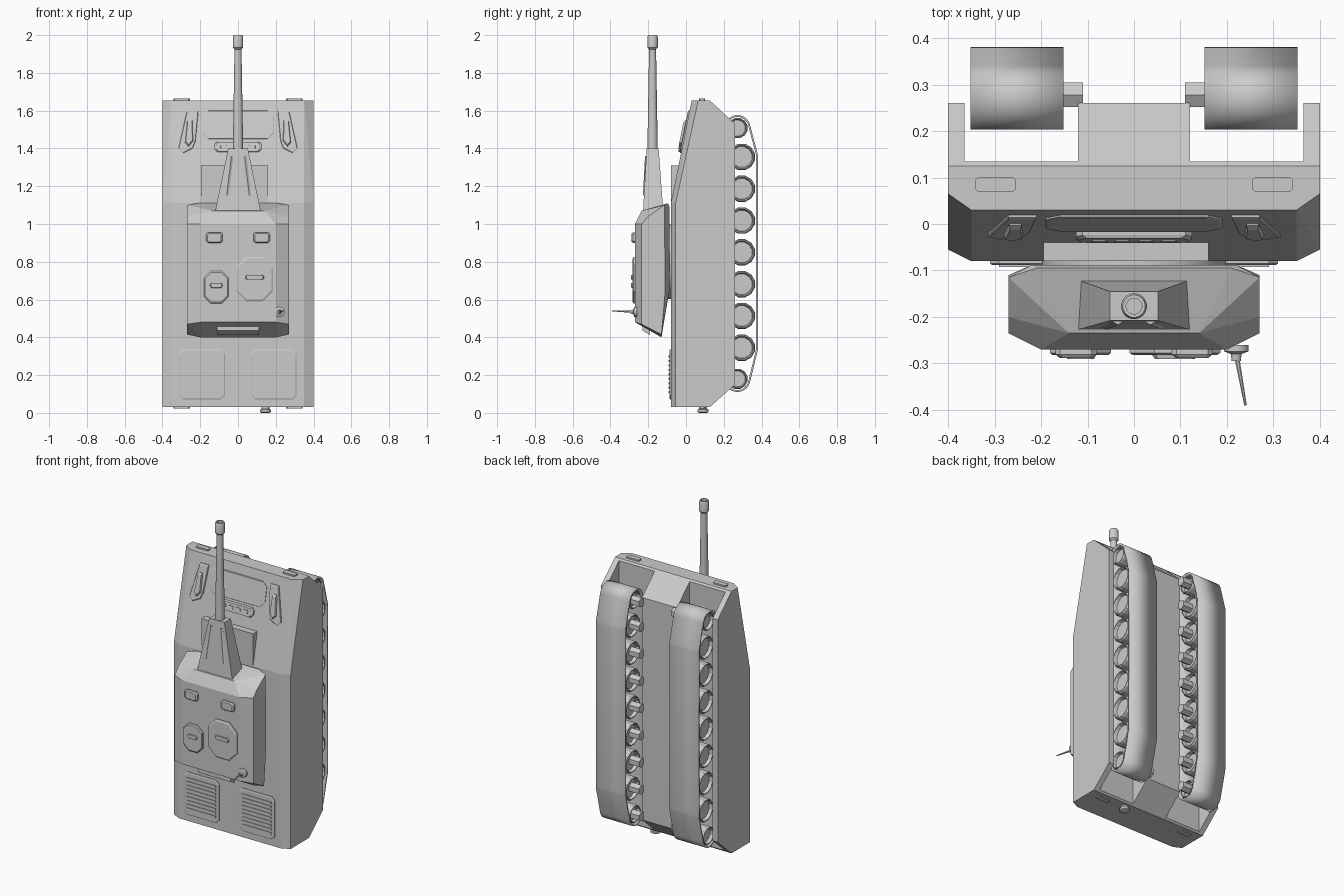
import bpy, bmesh
from math import sin, cos, pi, radians
from mathutils import Vector, Matrix
from mathutils.geometry import convex_hull_2d

cube = bpy.data.objects.get("Cube")
if cube:
    bpy.data.objects.remove(cube)

grey = bpy.data.materials.new("armour grey")
grey.use_nodes = True
grey.diffuse_color = (0.6, 0.6, 0.6, 1)
grey.node_tree.nodes["Principled BSDF"].inputs["Base Color"].default_value = (0.6, 0.6, 0.6, 1)


def finish(name, bm, smooth=False):
    bmesh.ops.recalc_face_normals(bm, faces=bm.faces)
    mesh = bpy.data.meshes.new(name)
    bm.to_mesh(mesh)
    bm.free()
    mesh.materials.append(grey)
    obj = bpy.data.objects.new(name, mesh)
    bpy.context.collection.objects.link(obj)
    if smooth:
        bpy.ops.object.select_all(action='DESELECT')
        obj.select_set(True)
        bpy.context.view_layer.objects.active = obj
        bpy.ops.object.shade_smooth_by_angle(angle=radians(35))
    return obj


def loft(name, loops, smooth=False, caps=True):
    """Skin a stack of equally long loops."""
    bm = bmesh.new()
    rings = [[bm.verts.new(p) for p in loop] for loop in loops]
    for a, b in zip(rings, rings[1:]):
        for i in range(len(a)):
            j = (i + 1) % len(a)
            bm.faces.new((a[i], a[j], b[j], b[i]))
    if caps:
        bm.faces.new(rings[0])
        bm.faces.new(rings[-1])
    return finish(name, bm, smooth)


def hull(name, points, mirror=True):
    """Convex solid, optionally symmetric across x."""
    bm = bmesh.new()
    for x, y, z in points:
        for s in ((1, -1) if mirror else (1,)):
            bm.verts.new((s * x, y, z))
    bmesh.ops.convex_hull(bm, input=bm.verts)
    bmesh.ops.dissolve_limit(bm, angle_limit=0.01, verts=bm.verts, edges=bm.edges)
    return finish(name, bm)


def box(name, x0, x1, y0, y1, z0, z1):
    return hull(name, [(x, y, z) for x in (x0, x1) for y in (y0, y1) for z in (z0, z1)], False)


def lathe(name, start, axis, profile, sides=16, smooth=True):
    """Turn (distance, radius) pairs around an axis."""
    rot = Vector(axis).to_track_quat('Z', 'Y').to_matrix()
    loops = []
    for d, r in profile:
        loops.append([Vector(start) + rot @ Vector((r * cos(2 * pi * (i + .5) / sides),
                      r * sin(2 * pi * (i + .5) / sides), d)) for i in range(sides)])
    return loft(name, loops, smooth)


def chamfered(cx, cz, w, h, c):
    """Eight-sided outline from half sizes and corner cut."""
    return [(cx + x, cz + z) for x, z in ((w, c - h), (w, h - c), (w - c, h), (c - w, h),
            (-w, h - c), (-w, c - h), (c - w, -h), (w - c, -h))]


def plate(name, outline, surface, t, lip=0.88):
    """Bevelled plate following the surface y = surface(z)."""
    cx = sum(p[0] for p in outline) / len(outline)
    cz = sum(p[1] for p in outline) / len(outline)
    def loop(k, dy):
        pts = [(cx + (x - cx) * k, cz + (z - cz) * k) for x, z in outline]
        return [(x, surface(z) + dy, z) for x, z in pts]
    return loft(name, [loop(1, 0.005), loop(1, -t * 0.6), loop(lip, -t)])


deck = lambda z: -0.08
roof = lambda z: -0.27
glacis = lambda z: -0.08 + (z - 1.11) * 0.11 / 0.545

# Hull body with wedge nose
hull("hull_body", [(0.35, -0.08, 0.03), (0.4, -0.055, 0.03), (0.35, -0.08, 1.11),
     (0.4, -0.055, 1.11), (0.35, 0.03, 1.655), (0.4, 0.065, 1.655), (0.4, 0.125, 1.655),
     (0.4, 0.135, 1.645), (0.4, 0.125, 0.03), (0.4, 0.135, 0.04)])


def underside(name, x0, x1):
    hull(name, [(x, y, z) for x in (x0, x1) for y, z in
         ((0.11, 0.03), (0.125, 0.03), (0.26, 0.15), (0.26, 1.53), (0.125, 1.655), (0.11, 1.655))], False)


underside("belly_keel", -0.12, 0.12)
underside("left_skirt", 0.365, 0.4)
underside("right_skirt", -0.4, -0.365)

# Running gear
big = [(0.295, 0.345 + i * 0.1683, 0.072) for i in range(7)]
small = [(0.272, 0.18, 0.055), (0.272, 1.508, 0.055)]
pts = [Vector((y + (r + 0.014) * cos(a * pi / 16), z + (r + 0.014) * sin(a * pi / 16)))
       for y, z, r in (big[0], big[-1], *small) for a in range(32)]
outline = [pts[i] for i in convex_hull_2d(pts)]
for side, s in (("left", 1), ("right", -1)):
    track = loft(side + "_track", [[(s * x, p.x, p.y) for p in outline] for x in (0.152, 0.352)],
                 True, caps=False)
    mod = track.modifiers.new("thickness", 'SOLIDIFY')
    mod.thickness = 0.01
    mod.offset = -1
    for i, (y, z, r) in enumerate(big + small):
        lathe(f"{side}_wheel_{i + 1}", (s * 0.158, y, z), (s, 0, 0),
              [(0.02, r * 0.78), (0, r * 0.86), (0, r * 0.93), (0.008, r), (0.18, r),
               (0.188, r * 0.93), (0.188, r * 0.86), (0.168, r * 0.78)], 12, False)
        lathe(f"{side}_axle_{i + 1}", (s * 0.11, 0.278, z), (s, 0, 0),
              [(0, 0.03), (0.08, 0.03)], 6, False)

# Turret shell, ring and rear strip
hull("turret", [(0.21, -0.095, 1.11), (0.27, -0.115, 1.10), (0.14, -0.235, 1.07),
     (0.27, -0.2, 1.04), (0.27, -0.235, 1.0), (0.2, -0.27, 1.0), (0.2, -0.27, 0.48),
     (0.27, -0.235, 0.47), (0.27, -0.13, 0.415), (0.2, -0.13, 0.40), (0.22, -0.088, 0.65),
     (0.27, -0.11, 0.65), (0.22, -0.088, 1.09)])
lathe("turret_ring", (0, -0.07, 0.80), (0, -1, 0), [(0, 0.2), (0.03, 0.2)], 24)
hull("turret_rear_strip", [(x, y, z) for x in (0.11,) for y, z in
     ((-0.23, 0.435), (-0.19, 0.412), (-0.19, 0.45), (-0.23, 0.46))])

# Mantlet and gun
hull("mantlet", [(x, y, z) for x, z, ys in
     ((0.122, 1.06, (-0.228, -0.12)), (0.052, 1.40, (-0.208, -0.145))) for y in ys])
for s in (1, -1):
    hull("mantlet_rib", [(s * x, y, z) for z, x, y in ((1.15, 0.06, -0.222), (1.36, 0.035, -0.211))
         for x, y in ((x - 0.01, y), (x + 0.01, y), (x, y - 0.006), (x, y + 0.02))], False)
lathe("gun_barrel", (0, -0.177, 1.38), (0, 0, 1),
      [(0, 0.028), (0.06, 0.027), (0.53, 0.019), (0.545, 0.019), (0.555, 0.028),
       (0.61, 0.028), (0.62, 0.024), (0.62, 0.017), (0.59, 0.017)], 20)

# Hatches, sights and aerial on the turret roof
for name, x, z, w, h in (("commander_hatch", 0.088, 0.708, 0.098, 0.118),
                         ("gunner_hatch", -0.115, 0.665, 0.066, 0.085)):
    plate(name, chamfered(x, z, w, h, w * 0.55), roof, 0.012, 0.92)
    plate(name + "_handle", chamfered(x, z + 0.01, w * 0.5, 0.013, 0.008), roof, 0.02)
for s in (1, -1):
    plate("sight", chamfered(s * 0.125, 0.928, 0.044, 0.028, 0.01), roof, 0.018, 0.8)
lathe("aerial_base", (0.22, -0.26, 0.535), (0, -1, 0),
      [(0, 0.027), (0.014, 0.027), (0.02, 0.012), (0.035, 0.01)], 12)
lathe("aerial_whip", (0.22, -0.28, 0.535), (0.02, -0.11, 0.005), [(0, 0.006), (0.112, 0.003)], 8)

# Driver housing and nose panels
box("driver_housing", -0.195, 0.16, -0.08, 0.0, 1.09, 1.31)
plate("nose_panel", chamfered(0, 1.525, 0.19, 0.075, 0.03), glacis, 0.006, 0.97)
plate("nose_bar", chamfered(0, 1.408, 0.125, 0.027, 0.014), glacis, 0.016, 0.92)
for i in range(4):
    x = -0.075 + i * 0.05
    plate("nose_bar_lens", chamfered(x, 1.408, 0.018, 0.012, 0.004), glacis, 0.019, 0.9)
for s in (1, -1):
    shape = [(0.21, 1.60), (0.27, 1.60), (0.315, 1.40), (0.29, 1.375), (0.24, 1.40), (0.225, 1.44)]
    plate("headlight_frame", [(s * x, z) for x, z in shape], glacis, 0.008, 0.94)
    lens = [(0.242, 1.55), (0.268, 1.55), (0.28, 1.43), (0.262, 1.41), (0.238, 1.44)]
    plate("headlight", [(s * x, z) for x, z in lens], glacis, 0.02, 0.85)

# Engine grilles on the rear deck
for s in (1, -1):
    plate("engine_grille", chamfered(s * 0.19, 0.203, 0.12, 0.132, 0.02), deck, 0.008, 0.96)
    for i in range(9):
        z = 0.11 + i * 0.0235
        box("grille_slat", s * 0.19 - 0.1, s * 0.19 + 0.1, -0.092, -0.08, z - 0.006, z + 0.006)

# Nose and tail lamps, tow knob
for s in (1, -1):
    for name, z0, z1 in (("nose_lamp", 1.64, 1.664), ("tail_lamp", 0.024, 0.04)):
        lamp = chamfered(s * 0.298, 0.085, 0.043, 0.016, 0.006)
        loft(name, [[(x, y, z) for x, y in lamp] for z in (z0, z1)])
lathe("tow_knob", (0.145, 0.09, 0.035), (0, 0, -1),
      [(0, 0.022), (0.015, 0.022), (0.018, 0.03), (0.03, 0.03), (0.035, 0.022)], 12)
